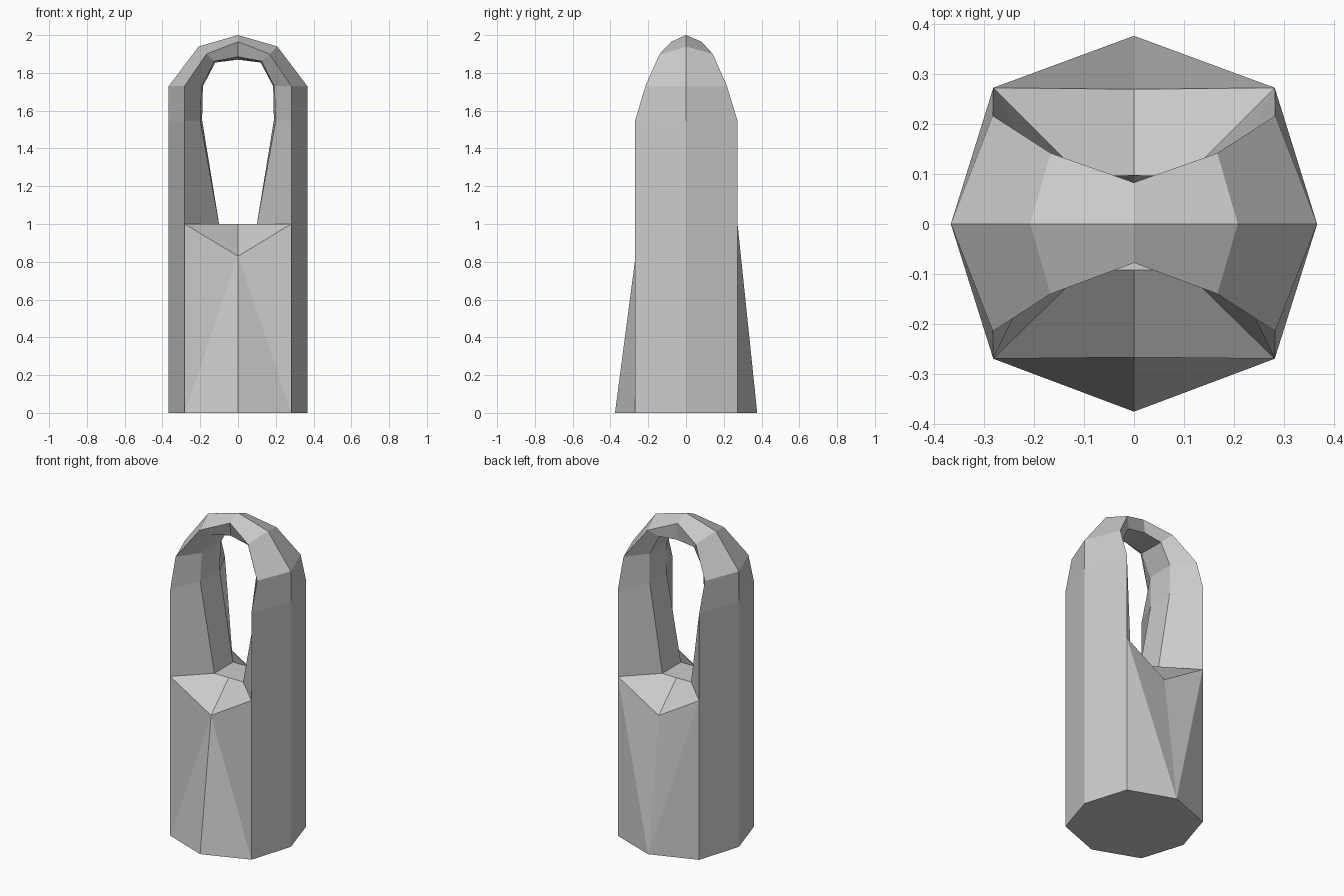
import bpy, bmesh

if "Cube" in bpy.data.objects:
    bpy.data.objects.remove(bpy.data.objects["Cube"])

# Cross-sections of one leg and half arch, floor level up to the crown:
# outer ridge, front corner, front inner edge, back inner edge, back corner
stations = [
    [(.367, 0, 1.0), (.282, -.27, 1.0), (.1, -.092, 1.0), (.1, .092, 1.0), (.282, .273, 1.0)],
    [(.367, 0, 1.545), (.282, -.27, 1.545), (.2, -.09, 1.55), (.19, .09, 1.55), (.282, .273, 1.545)],
    [(.367, 0, 1.73), (.283, -.215, 1.73), (.192, -.085, 1.73), (.186, .095, 1.73), (.283, .217, 1.73)],
    [(.208, 0, 1.94), (.167, -.14, 1.9), (.125, -.08, 1.862), (.12, .095, 1.855), (.167, .142, 1.9)],
    [(0, 0, 2.0), (0, -.078, 1.965), (0, -.075, 1.885), (0, .098, 1.87), (0, .083, 1.965)],
]

bm = bmesh.new()


def face(side, *points):
    verts = [bm.verts.new((side * x, y, z)) for x, y, z in points]
    bm.faces.new(verts)


for side in (1, -1):
    # Leg and arch loft
    for low, high in zip(stations, stations[1:]):
        for i in range(5):
            j = (i + 1) % 5
            face(side, low[i], low[j], high[j], high[i])

    # Column sides
    ridge, front, inner_f, inner_b, back = stations[0]
    ridge0, front0, back0 = [(p[0], p[1], 0) for p in (ridge, front, back)]
    mid_f0, mid_b0 = (0, -.376, 0), (0, .377, 0)
    rim_f, rim_b = (0, -.267, .83), (0, .27, .83)
    face(side, ridge0, front0, front, ridge)
    face(side, ridge0, back0, back, ridge)
    face(side, front0, mid_f0, rim_f)
    face(side, front0, rim_f, front)
    face(side, back0, mid_b0, back)
    face(side, mid_b0, rim_b, back)

    # Sloping ledges, flat floor of the opening, and underside
    floor_f, floor_b = (0, -.092, 1.0), (0, .095, 1.0)
    face(side, front, rim_f, floor_f, inner_f)
    face(side, back, rim_b, floor_b, inner_b)
    face(side, inner_f, floor_f, floor_b, inner_b)
    face(side, ridge0, front0, mid_f0, mid_b0, back0)

bmesh.ops.remove_doubles(bm, verts=bm.verts, dist=.0005)
bmesh.ops.recalc_face_normals(bm, faces=bm.faces)
mesh = bpy.data.meshes.new("column_with_handle")
bm.to_mesh(mesh)
bm.free()
bpy.context.collection.objects.link(bpy.data.objects.new("column_with_handle", mesh))
